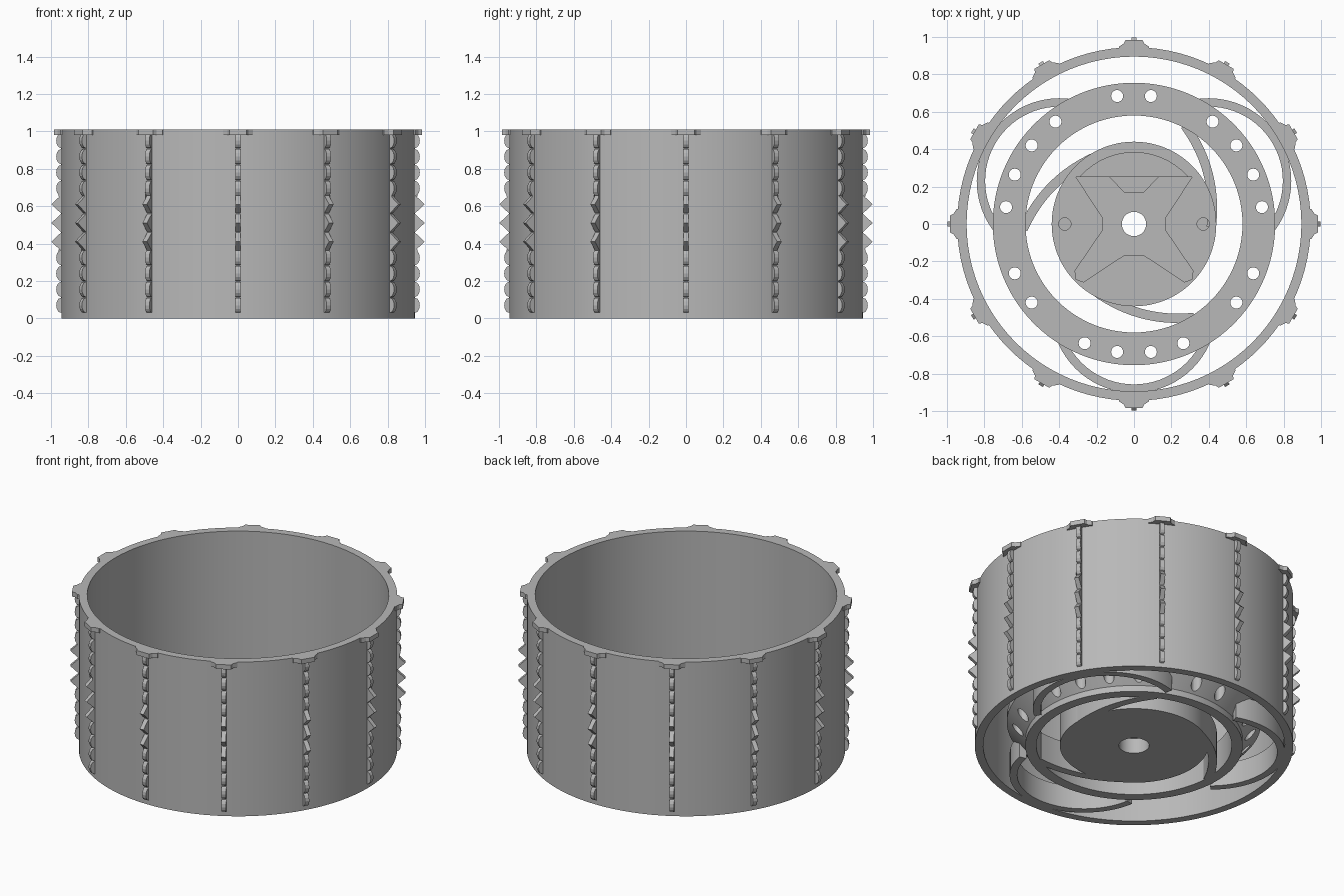
import bpy, bmesh
from math import sin, cos, pi, radians
from mathutils import Matrix, Vector

cube = bpy.data.objects.get("Cube")
if cube:
    bpy.data.objects.remove(cube, do_unlink=True)

grey = bpy.data.materials.new("plain_grey")
grey.use_nodes = True
grey.diffuse_color = (0.48, 0.48, 0.48, 1)
grey.node_tree.nodes["Principled BSDF"].inputs["Base Color"].default_value = (0.48, 0.48, 0.48, 1)


def finish(name, bm, smooth=True):
    bmesh.ops.recalc_face_normals(bm, faces=bm.faces)
    mesh = bpy.data.meshes.new(name)
    bm.to_mesh(mesh)
    bm.free()
    mesh.materials.append(grey)
    ob = bpy.data.objects.new(name, mesh)
    bpy.context.collection.objects.link(ob)
    if smooth:
        shade(ob)
    return ob


def activate(ob):
    bpy.ops.object.select_all(action='DESELECT')
    ob.select_set(True)
    bpy.context.view_layer.objects.active = ob


def shade(ob):
    activate(ob)
    bpy.ops.object.shade_smooth_by_angle(angle=radians(30))


def lathe(name, profile, seg=96):
    """Closed (radius, z) profile turned about the z axis."""
    bm = bmesh.new()
    rings = [[bm.verts.new((r * cos(2 * pi * i / seg), r * sin(2 * pi * i / seg), z))
              for r, z in profile] for i in range(seg)]
    n = len(profile)
    for i in range(seg):
        a, b = rings[i], rings[(i + 1) % seg]
        for j in range(n):
            k = (j + 1) % n
            bm.faces.new((a[j], b[j], b[k], a[k]))
    return finish(name, bm)


def add_prism(bm, outline, z0, z1, matrix=Matrix()):
    low = [bm.verts.new(matrix @ Vector((x, y, z0))) for x, y in outline]
    top = [bm.verts.new(matrix @ Vector((x, y, z1))) for x, y in outline]
    bm.faces.new(low[::-1])
    bm.faces.new(top)
    for i in range(len(low)):
        j = (i + 1) % len(low)
        bm.faces.new((low[i], low[j], top[j], top[i]))


def spin(degrees):
    return Matrix.Rotation(radians(degrees), 4, 'Z')


def ribbon(path, width):
    """Outline of a band that follows a path."""
    left, right = [], []
    for i, p in enumerate(path):
        d = (path[min(i + 1, len(path) - 1)] - path[max(i - 1, 0)]).normalized()
        side = Vector((-d.y, d.x)) * width / 2
        left.append(p + side)
        right.append(p - side)
    return left + right[::-1]


def circle(x, y, r, seg=24):
    return [(x + r * cos(2 * pi * i / seg), y + r * sin(2 * pi * i / seg)) for i in range(seg)]


def cut(ob, bm):
    cutter = finish("cutter", bm, False)
    cutter.hide_render = True
    mod = ob.modifiers.new("cut", 'BOOLEAN')
    mod.operation, mod.solver, mod.object = 'DIFFERENCE', 'EXACT', cutter
    activate(ob)
    bpy.ops.object.modifier_apply(modifier=mod.name)
    bpy.data.objects.remove(cutter, do_unlink=True)
    shade(ob)


# Outer rim
lathe("rim", [(0.895, 0), (0.945, 0), (0.945, 1.01), (0.895, 1.01)])

# Lugs on the top edge
lug = [(0.92, -0.08), (0.948, -0.08), (0.965, -0.055), (0.985, -0.045),
       (0.985, 0.045), (0.965, 0.055), (0.948, 0.08), (0.92, 0.08)]
bm = bmesh.new()
for i in range(12):
    add_prism(bm, lug, 0.98, 1.01, spin(30 * i))
finish("rim_lugs", bm, False)

# Tread strips: rounded teeth at the ends, three pointed teeth in the middle
tread = [(0.93, 0.03)]
for k in range(11):
    if 4 <= k <= 6:
        z = 0.51 + 0.1 * (k - 5)
        tread += [(0.947, z - 0.048), (0.998, z), (0.947, z + 0.048)]
    else:
        z = 0.07 + 0.085 * k if k < 4 else 0.695 + 0.085 * (k - 7)
        tread += [(0.947 + 0.025 * sin(pi * t / 6), z - 0.04 * cos(pi * t / 6)) for t in range(7)]
tread.append((0.93, 0.99))
stand = Matrix.Rotation(pi / 2, 4, 'X')
bm = bmesh.new()
for i in range(12):
    add_prism(bm, tread, -0.014, 0.014, spin(30 * i) @ stand)
finish("tread_strips", bm, False)

# Middle ring with a flared, drilled flange
ring = lathe("middle_ring", [(0.58, 0), (0.645, 0), (0.645, 0.04), (0.755, 0.16),
                             (0.755, 0.2), (0.58, 0.2)])
bm = bmesh.new()
for i in range(24):
    if i % 8 not in (4, 7):      # no holes where the arches join
        a = radians(7.5 + 15 * i)
        add_prism(bm, circle(0.69 * cos(a), 0.69 * sin(a), 0.032), -0.1, 0.4)
cut(ring, bm)

# Outer arches between the ring and the rim
arch = [Vector((0.42 * cos(radians(a)), -0.46 + 0.42 * sin(radians(a))))
        for a in range(190, 351, 5)]
bm = bmesh.new()
for i in range(3):
    add_prism(bm, ribbon(arch, 0.045), 0, 0.15, spin(120 * i))
finish("outer_arches", bm)

# Inner spiral arms between the hub and the ring
p0, p1, p2 = Vector((-0.22, -0.35)), Vector((0.02, -0.53)), Vector((0.32, -0.5))
spiral = [p0 * (1 - t) ** 2 + p1 * 2 * t * (1 - t) + p2 * t * t for t in (i / 12 for i in range(13))]
bm = bmesh.new()
for i in range(3):
    add_prism(bm, ribbon(spiral, 0.05), 0, 0.18, spin(120 * i))
finish("spiral_arms", bm)

# Hub with a stepped bore, a cross-shaped recess and two dimples
hub = lathe("hub", [(0.09, 0), (0.44, 0), (0.44, 0.2), (0.065, 0.2), (0.065, 0.1), (0.09, 0.1)])
half = [(0.05, 0.165), (0.13, 0.25), (0.31, 0.25), (0.165, 0.03), (0.165, -0.03),
        (0.315, -0.25), (0.31, -0.295), (0.27, -0.31), (0.05, -0.165)]
cross = half + [(-x, y) for x, y in reversed(half)]
bm = bmesh.new()
add_prism(bm, cross, 0.15, 0.3)
for s in (-1, 1):
    add_prism(bm, circle(0.37 * s, 0, 0.033), 0.15, 0.3)
cut(hub, bm)

# Raised ledge behind the recess
ledge = [(0.385 * cos(radians(a)), 0.385 * sin(radians(a))) for a in range(41, 140, 7)]
bm = bmesh.new()
add_prism(bm, ledge, 0.19, 0.215)
finish("hub_ledge", bm)
